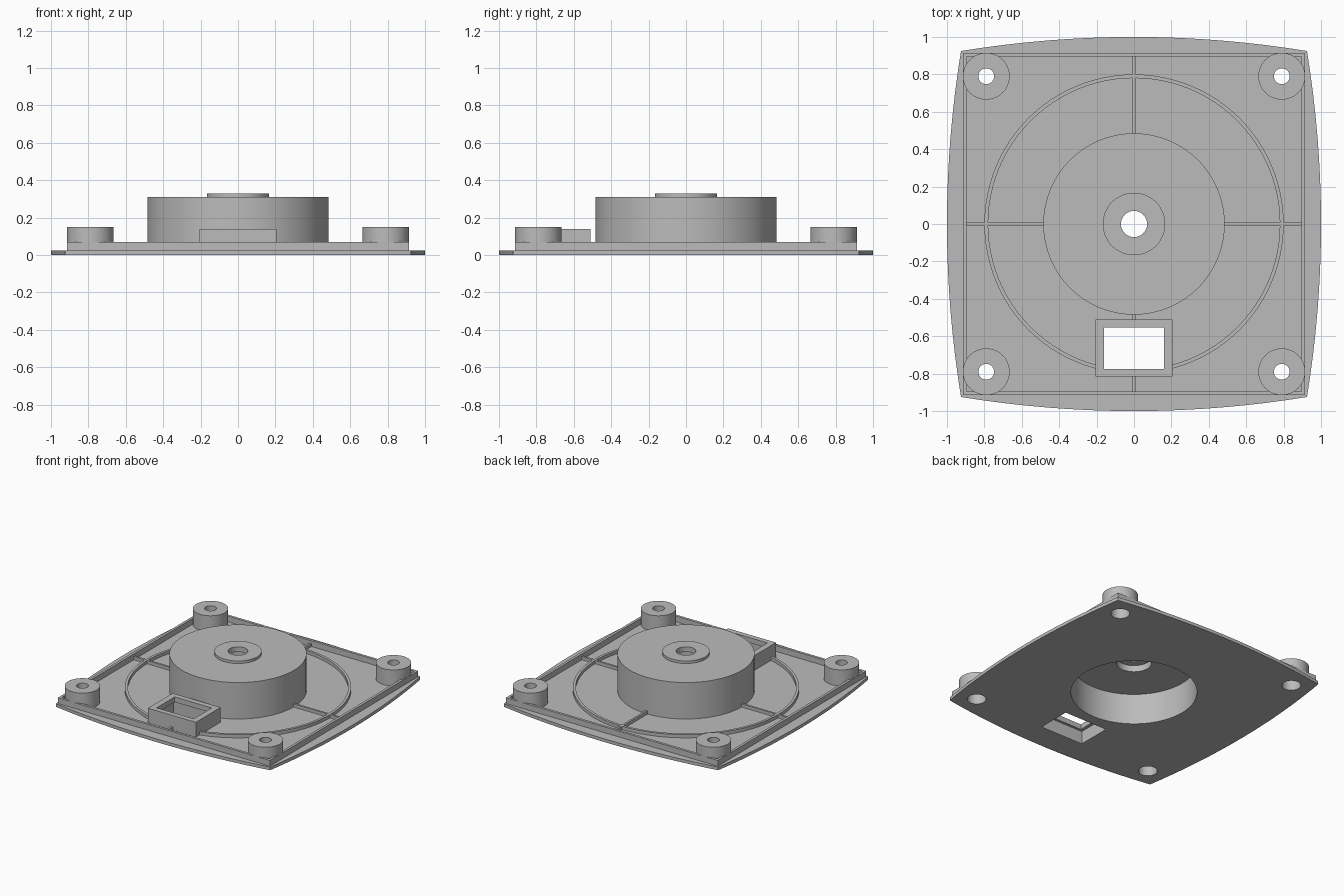
import bpy, bmesh, math

if "Cube" in bpy.data.objects:
    bpy.data.objects.remove(bpy.data.objects["Cube"], do_unlink=True)

FLOOR = 0.025      # plate thickness
SEG = 64

grey = bpy.data.materials.new("plain_grey")
grey.use_nodes = True
grey.diffuse_color = (0.5, 0.5, 0.5, 1)
grey.node_tree.nodes["Principled BSDF"].inputs["Base Color"].default_value = (0.5, 0.5, 0.5, 1)


def finish(name, bm):
    bmesh.ops.recalc_face_normals(bm, faces=bm.faces)
    mesh = bpy.data.meshes.new(name)
    bm.to_mesh(mesh)
    bm.free()
    mesh.materials.append(grey)
    obj = bpy.data.objects.new(name, mesh)
    bpy.context.collection.objects.link(obj)
    return obj


def prism(name, outline, z0, z1):
    bm = bmesh.new()
    face = bm.faces.new([bm.verts.new((x, y, z0)) for x, y in outline])
    top = bmesh.ops.extrude_face_region(bm, geom=[face])["geom"]
    bmesh.ops.translate(bm, vec=(0, 0, z1 - z0),
                        verts=[v for v in top if isinstance(v, bmesh.types.BMVert)])
    return finish(name, bm)


def box(name, x0, x1, y0, y1, z0, z1):
    return prism(name, [(x0, y0), (x1, y0), (x1, y1), (x0, y1)], z0, z1)


def circle(r, cx=0, cy=0):
    return [(cx + r * math.cos(math.tau * i / SEG), cy + r * math.sin(math.tau * i / SEG))
            for i in range(SEG)]


def lathe(name, profile, cx=0, cy=0, seg=SEG, turn=0.0):
    """Revolve a closed (radius, height) profile."""
    bm = bmesh.new()
    rings = []
    for i in range(seg):
        a = math.tau * i / seg + turn
        rings.append([bm.verts.new((cx + r * math.cos(a), cy + r * math.sin(a), z))
                      for r, z in profile])
    n = len(profile)
    for i in range(seg):
        a, b = rings[i], rings[(i + 1) % seg]
        for j in range(n):
            k = (j + 1) % n
            bm.faces.new((a[j], b[j], b[k], a[k]))
    return finish(name, bm)


def cut(obj, cutters):
    bpy.context.view_layer.objects.active = obj
    for c in cutters:
        mod = obj.modifiers.new("cut", "BOOLEAN")
        mod.operation = "DIFFERENCE"
        mod.solver = "EXACT"
        mod.object = c
        bpy.ops.object.modifier_apply(modifier=mod.name)


parts, cutters = [], []

# Base plate with four bowed edges
outline = []
for side in range(4):
    c, s = math.cos(side * math.pi / 2), math.sin(side * math.pi / 2)
    for i in range(16):
        t = -1 + i / 8
        x, y = 1 - 0.075 * t * t, 0.925 * t
        outline.append((x * c - y * s, x * s + y * c))
plate = prism("base_plate", outline, 0, FLOOR)
parts.append(plate)

# Square rim wall
q = math.sqrt(2)
parts.append(lathe("rim_wall", [(0.915 * q, FLOOR), (0.915 * q, 0.07),
                                (0.895 * q, 0.07), (0.895 * q, FLOOR)],
                   seg=4, turn=math.pi / 4))

# Hollow central drum with raised hub
parts.append(lathe("drum", [(0.446, FLOOR), (0.485, FLOOR), (0.485, 0.31), (0.167, 0.31),
                            (0.167, 0.33), (0.07, 0.33), (0.07, 0.29), (0.125, 0.29),
                            (0.125, 0.24), (0.446, 0.24)]))
cutters.append(prism("drum_cutter", circle(0.446), -0.1, 0.1))

# Corner screw bosses, counterbored from below
for x in (-0.79, 0.79):
    for y in (-0.79, 0.79):
        name = ("front" if y < 0 else "back") + ("_left" if x > 0 else "_right")
        parts.append(lathe(name + "_boss", [(0.067, FLOOR), (0.125, FLOOR), (0.125, 0.15),
                                            (0.042, 0.15), (0.042, 0.11), (0.067, 0.11)], x, y))
        cutters.append(prism(name + "_cutter", circle(0.067, x, y), -0.1, 0.1))

# Connector housing with a stepped opening
housing = box("connector_housing", -0.207, 0.207, -0.815, -0.51, FLOOR, 0.14)
pocket = box("pocket_cutter", -0.185, 0.185, -0.795, -0.53, -0.1, 0.1)
window = box("window_cutter", -0.16, 0.16, -0.775, -0.553, -0.2, 0.3)
cut(housing, [pocket, window])
parts.append(housing)
cutters += [pocket, window]
cut(plate, cutters[:-1])

# Circular stiffening ring, interrupted by the housing
RIB = 0.05
ring = lathe("stiffening_ring", [(0.78, FLOOR), (0.80, FLOOR), (0.80, RIB), (0.78, RIB)], seg=96)
cut(ring, [pocket])
parts.append(ring)

# Straight ribs
parts.append(box("left_rib", 0.48, 0.896, -0.008, 0.008, FLOOR, RIB))
parts.append(box("right_rib", -0.896, -0.48, -0.008, 0.008, FLOOR, RIB))
parts.append(box("back_rib", -0.008, 0.008, 0.48, 0.896, FLOOR, RIB))
parts.append(box("front_inner_rib", -0.008, 0.008, -0.512, -0.48, FLOOR, RIB))
parts.append(box("front_outer_rib", -0.008, 0.008, -0.896, -0.813, FLOOR, RIB))

for c in cutters:
    bpy.data.objects.remove(c, do_unlink=True)

# Smooth round walls, keep edges sharp
bpy.ops.object.select_all(action="DESELECT")
for p in parts:
    p.select_set(True)
bpy.context.view_layer.objects.active = plate
bpy.ops.object.shade_smooth_by_angle(angle=math.radians(25))
